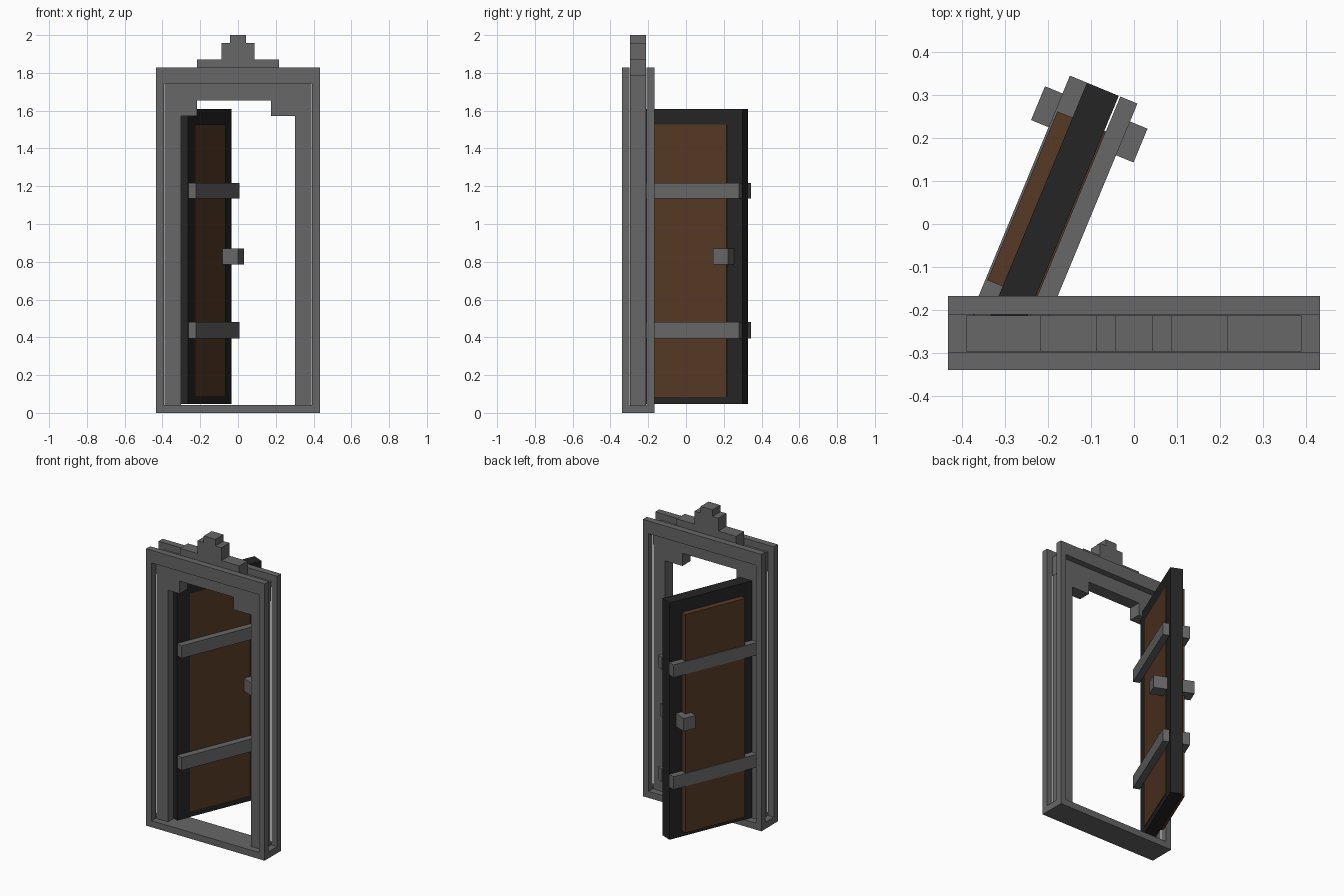
import bpy, bmesh
from math import radians
from mathutils import Matrix

if "Cube" in bpy.data.objects:
    bpy.data.objects.remove(bpy.data.objects["Cube"])

def material(name, r, g, b):
    m = bpy.data.materials.new(name)
    m.diffuse_color = (r, g, b, 1)
    m.use_nodes = True
    m.node_tree.nodes["Principled BSDF"].inputs["Base Color"].default_value = m.diffuse_color
    return m

GREY = material("grey_stone", 0.135, 0.135, 0.14)
BLACK = material("black_slab", 0.018, 0.018, 0.018)
BROWN = material("brown_wood", 0.092, 0.041, 0.019)

def box(name, x, y, z, mat, matrix=None):
    """Box from (min, max) ranges, optionally placed by a matrix."""
    bm = bmesh.new()
    size = Matrix.Diagonal((x[1] - x[0], y[1] - y[0], z[1] - z[0], 1))
    mid = Matrix.Translation(((x[0] + x[1]) / 2, (y[0] + y[1]) / 2, (z[0] + z[1]) / 2))
    bmesh.ops.create_cube(bm, size=1, matrix=mid @ size)
    me = bpy.data.meshes.new(name)
    bm.to_mesh(me)
    bm.free()
    me.materials.append(mat)
    ob = bpy.data.objects.new(name, me)
    bpy.context.collection.objects.link(ob)
    if matrix:
        ob.matrix_world = matrix
    return ob

# Frame: sill, front and back trims, inner posts
CORE = (-0.297, -0.213)
box("sill", (-0.433, 0.433), (-0.34, -0.168), (0, 0.043), GREY)
for label, y in (("front", (-0.34, -0.298)), ("back", (-0.21, -0.168))):
    box(label + "_top_trim", (-0.433, 0.433), y, (1.745, 1.828), GREY)
    for side, x in (("left", (-0.433, -0.392)), ("right", (0.392, 0.433))):
        box(f"{label}_{side}_trim", x, y, (0.043, 1.745), GREY)
for side, x in (("left", (-0.388, -0.303)), ("right", (0.303, 0.388))):
    box(side + "_post", x, CORE, (0.043, 1.655), GREY)

# Lintel, corner brackets and stepped crown
box("lintel", (-0.39, 0.39), CORE, (1.655, 1.785), GREY)
box("left_bracket", (-0.303, -0.218), CORE, (1.572, 1.655), GREY)
box("right_bracket", (0.175, 0.303), CORE, (1.572, 1.655), GREY)
for i, (w, z0, z1) in enumerate(((0.217, 1.785, 1.872), (0.087, 1.872, 1.957), (0.043, 1.957, 2.0))):
    box(f"crown_step_{i + 1}", (-w, w), CORE, (z0, z1), GREY)

# Open door: local x runs from hinge to free edge, local -y is the outer face
HINGE = Matrix.Translation((-0.302, -0.241, 0)) @ Matrix.Rotation(radians(67.5), 4, 'Z')
box("door_slab", (0, 0.6), (-0.04, 0.04), (0.047, 1.61), BLACK, HINGE)
box("outer_panel", (0.09, 0.512), (-0.044, -0.03), (0.085, 1.527), BROWN, HINGE)
box("inner_panel", (0.087, 0.512), (0.03, 0.078), (0.085, 1.527), BROWN, HINGE)
for label, z in (("lower", (0.395, 0.48)), ("upper", (1.135, 1.218))):
    box(label + "_outer_bar", (0, 0.6), (-0.087, -0.044), z, GREY, HINGE)
    box(label + "_inner_bar", (0, 0.6), (0.04, 0.083), z, GREY, HINGE)
box("outer_handle", (0.47, 0.555), (-0.131, -0.044), (0.785, 0.87), GREY, HINGE)
box("inner_handle", (0.47, 0.555), (0.04, 0.127), (0.785, 0.87), GREY, HINGE)
